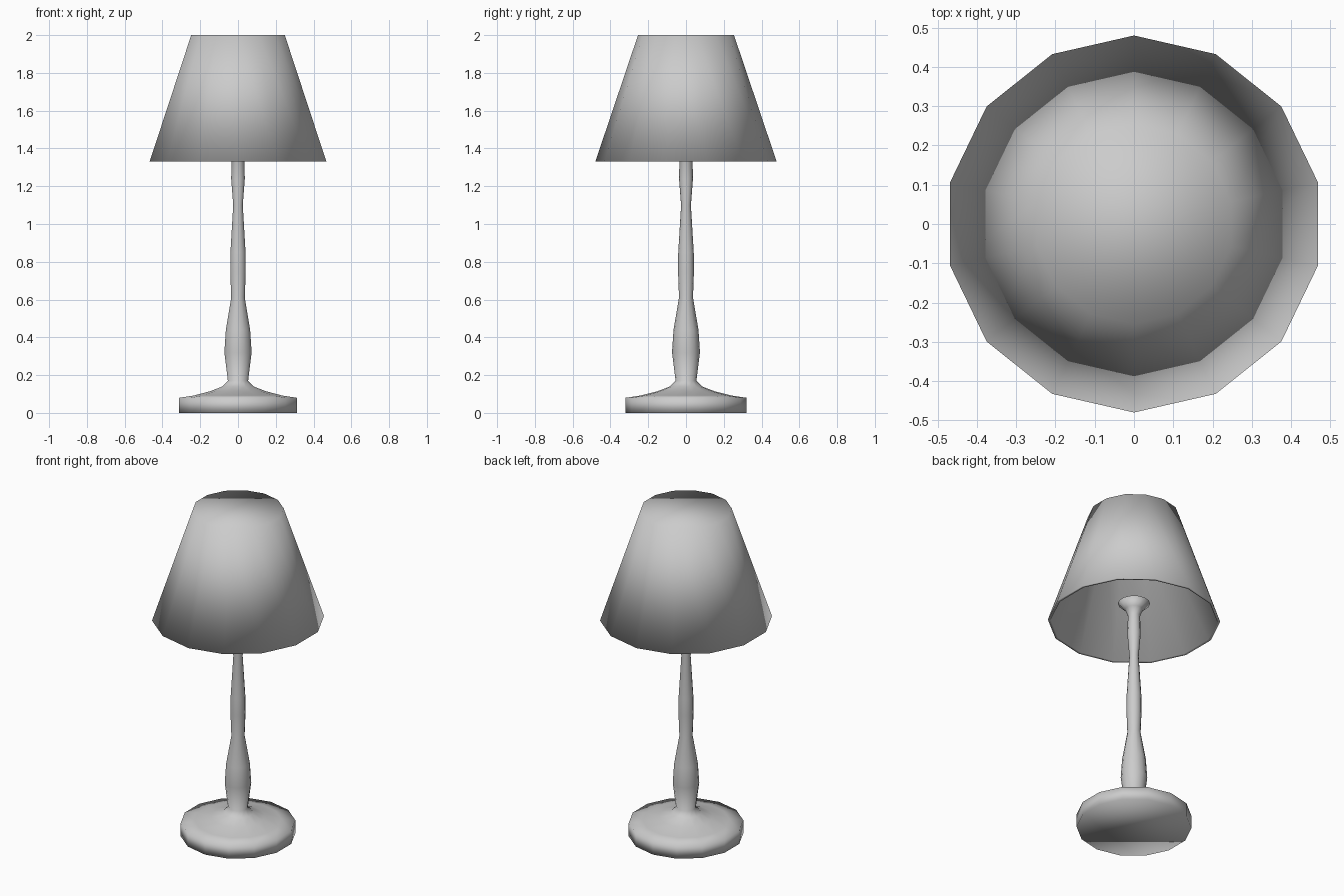
import bpy
import bmesh
from math import cos, sin, pi

SIDES = 14

cube = bpy.data.objects.get("Cube")
if cube:
    bpy.data.objects.remove(cube, do_unlink=True)


def make_material(name, color):
    mat = bpy.data.materials.new(name)
    mat.use_nodes = True
    mat.diffuse_color = color
    mat.node_tree.nodes["Principled BSDF"].inputs["Base Color"].default_value = color
    return mat


def lathe(name, profile, mat):
    """Turn (radius, height) points about z, with a corner facing the front, and cap both ends."""
    bm = bmesh.new()
    rings = []
    for r, z in profile:
        angles = [pi / 2 + 2 * pi * i / SIDES for i in range(SIDES)]
        rings.append([bm.verts.new((r * cos(a), r * sin(a), z)) for a in angles])
    for low, high in zip(rings, rings[1:]):
        for i in range(SIDES):
            j = (i + 1) % SIDES
            bm.faces.new((low[i], low[j], high[j], high[i]))
    bm.faces.new(rings[0])
    bm.faces.new(rings[-1])
    bmesh.ops.recalc_face_normals(bm, faces=bm.faces)
    for face in bm.faces:
        face.smooth = True
    mesh = bpy.data.meshes.new(name)
    bm.to_mesh(mesh)
    bm.free()
    mesh.materials.append(mat)
    obj = bpy.data.objects.new(name, mesh)
    bpy.context.collection.objects.link(obj)
    return obj


grey = make_material("plain grey", (0.6, 0.6, 0.6, 1))

# Round foot, turned stem and the flared cup at its top, in one piece
foot = [(0.32, 0), (0.32, 0.08), (0.24, 0.092), (0.15, 0.115), (0.085, 0.14), (0.055, 0.17)]
stem = [(0.074, 0.32), (0.066, 0.44), (0.037, 0.61), (0.042, 0.75), (0.041, 0.85),
        (0.026, 1.1), (0.037, 1.24), (0.034, 1.36)]
cup = [(0.05, 1.40), (0.09, 1.44)]
lathe("base_and_stem", foot + stem + cup, grey)

# Hollow shade, closed on top: outer wall, lower rim, inner wall
lathe("lampshade", [(0.254, 2), (0.48, 1.33), (0.464, 1.33), (0.242, 1.985)], grey)
